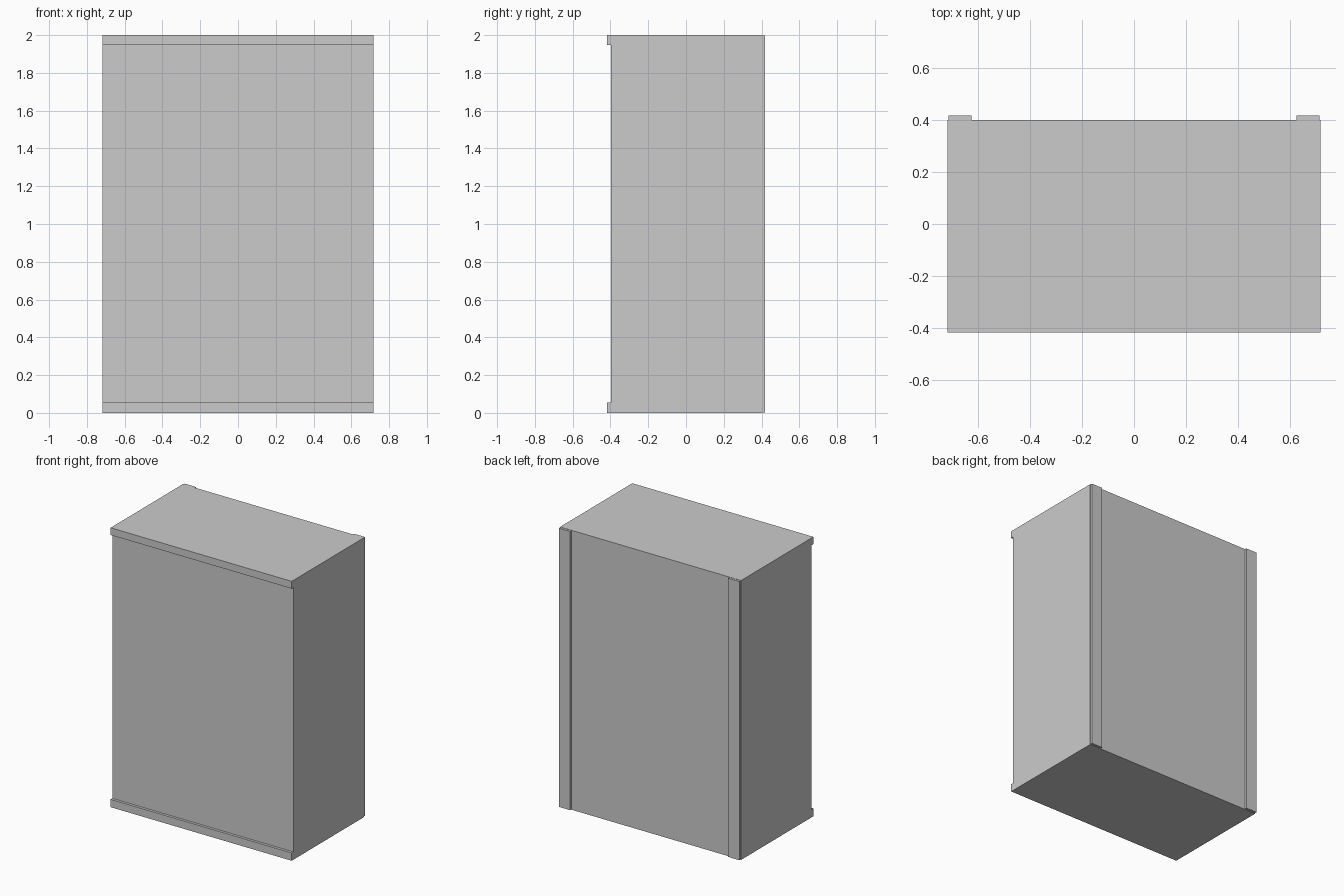
import bpy

if "Cube" in bpy.data.objects:
    bpy.data.objects.remove(bpy.data.objects["Cube"])


def box(name, x, y, z):
    """Axis-aligned box from (min, max) ranges."""
    lo, hi = zip(x, y, z)
    bpy.ops.mesh.primitive_cube_add(size=1, location=[(a + b) / 2 for a, b in zip(lo, hi)])
    obj = bpy.context.object
    obj.name = name
    obj.scale = [b - a for a, b in zip(lo, hi)]
    bpy.ops.object.transform_apply(location=True, rotation=False, scale=True)
    return obj


W, BACK, FRONT, D = 0.717, 0.401, -0.398, 0.417

# Main cabinet block
box("cabinet_body", (-W, W), (FRONT, BACK), (0, 2))

# Shallow lips across the front, top and bottom
box("front_top_lip", (-W, W), (-D, FRONT), (1.948, 2))
box("front_bottom_lip", (-W, W), (-D, FRONT), (0, 0.056))

# Vertical rails on the back, set in slightly from the sides
for side, sign in (("left", -1), ("right", 1)):
    xs = sorted((sign * 0.626, sign * 0.714))
    box(f"back_rail_{side}", xs, (BACK, D), (0.003, 1.998))
